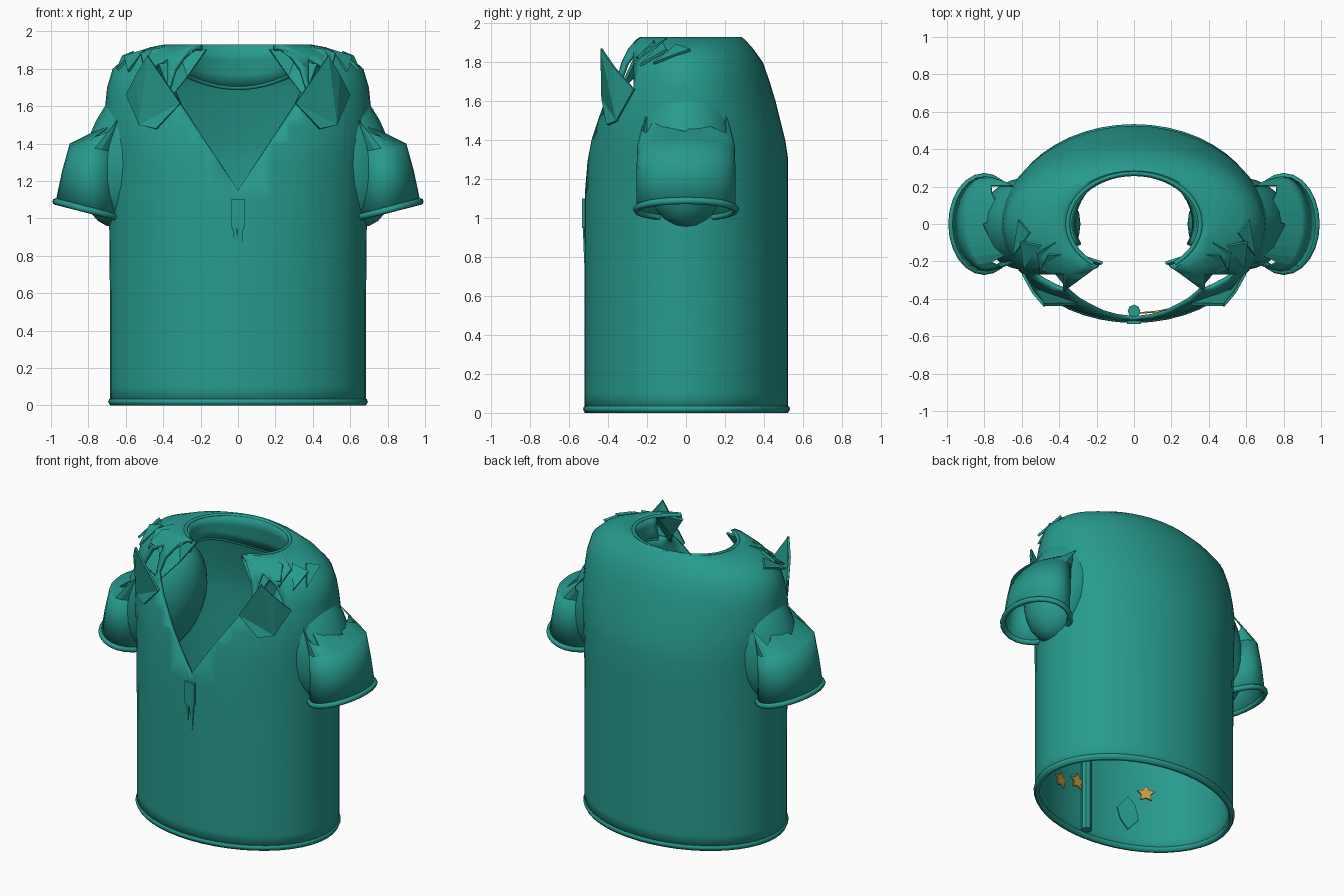
import bpy, bmesh, math
from mathutils import Vector, Matrix

if "Cube" in bpy.data.objects:
    bpy.data.objects.remove(bpy.data.objects["Cube"])


def material(name, rgb):
    m = bpy.data.materials.new(name)
    m.diffuse_color = (*rgb, 1)
    m.use_nodes = True
    m.node_tree.nodes["Principled BSDF"].inputs["Base Color"].default_value = m.diffuse_color
    return m


TEAL = material("teal cloth", (0.020, 0.325, 0.27))
GOLD = material("golden star", (0.60, 0.34, 0.06))


def finish(name, bm, mat=TEAL, mirror=False, thick=0, smooth=True):
    me = bpy.data.meshes.new(name)
    bm.to_mesh(me)
    bm.free()
    ob = bpy.data.objects.new(name, me)
    bpy.context.collection.objects.link(ob)
    me.materials.append(mat)
    if smooth:
        bpy.ops.object.select_all(action='DESELECT')
        ob.select_set(True)
        bpy.context.view_layer.objects.active = ob
        bpy.ops.object.shade_smooth_by_angle(angle=math.radians(40))
    if mirror:
        ob.modifiers.new("mirror", 'MIRROR').merge_threshold = 0.002
    if thick:
        s = ob.modifiers.new("thickness", 'SOLIDIFY')
        s.thickness, s.offset = thick, -1
    return ob


def loft(rows, closed=False):
    """Skin between rows of points, bottom row first, counter-clockwise."""
    bm = bmesh.new()
    vs = [[bm.verts.new(p) for p in row] for row in rows]
    n = len(rows[0])
    for a, b in zip(vs, vs[1:]):
        for i in range(n if closed else n - 1):
            j = (i + 1) % n
            bm.faces.new((a[i], a[j], b[j], b[i]))
    return bm


def tube(name, pts, r, cyclic=False, mirror=False):
    cu = bpy.data.curves.new(name, 'CURVE')
    cu.dimensions = '3D'
    cu.bevel_depth, cu.bevel_resolution, cu.use_fill_caps = r, 2, True
    sp = cu.splines.new('POLY')
    sp.points.add(len(pts) - 1)
    for q, p in zip(sp.points, pts):
        q.co = (*p, 1)
    sp.use_cyclic_u = cyclic
    sp.use_smooth = True
    cu.materials.append(TEAL)
    ob = bpy.data.objects.new(name, cu)
    bpy.context.collection.objects.link(ob)
    if mirror:
        ob.modifiers.new("mirror", 'MIRROR')
    return ob


def oval(a, z, rx, back, front):
    return Vector((rx * math.cos(a), (back if math.sin(a) > 0 else front) * math.sin(a), z))


# Torso: half shell lofted from oval rings (z, half width, back depth, front depth)
RINGS = [(0, .685, .525, .52), (.1, .685, .525, .52), (.6, .685, .525, .52), (1.1, .69, .525, .52),
         (1.3, .70, .525, .51), (1.4, .71, .51, .50), (1.5, .715, .485, .48),
         (1.6, .71, .46, .46), (1.7, .70, .43, .42), (1.8, .67, .395, .385),
         (1.87, .59, .345, .34), (1.915, .47, .305, .30), (1.93, .39, .285, .28),
         (1.92, .35, .265, .265)]
COLS = 24
bm = loft([[oval(math.pi * (i / COLS - .5), *r) for i in range(COLS + 1)] for r in RINGS])
for v in bm.verts:
    if abs(v.co.x) < 1e-4:
        v.co.x = 0

V_CO, V_NO = Vector((0, 0, 1.15)), Vector((-.72, 0, .48))
L_CO, L_NO = Vector((.17, -.21, 0)), Vector((.14, .19, 0))
cuts = [(V_CO, V_NO), (L_CO, L_NO), (Vector((.38, 0, 0)), Vector((1, 0, 0))),
        (Vector((.57, 0, 0)), Vector((1, 0, 0))), (Vector((0, -.27, 0)), Vector((0, 1, 0))),
        (Vector((0, 0, 1.67)), Vector((0, 0, 1)))]
for co, no in cuts:
    fs = [f for f in bm.faces if f.calc_center_median().y < 0 and f.calc_center_median().z > 1.09]
    geom = fs + list({e for f in fs for e in f.edges}) + list({v for f in fs for v in f.verts})
    bmesh.ops.bisect_plane(bm, geom=geom, plane_co=co, plane_no=no, dist=1e-5)


def removed(c):
    opening = (c - V_CO).dot(V_NO) > 0 and (c - L_CO).dot(L_NO) < 0 and c.y < 0
    tear = .38 < c.x < .57 and c.y < -.27 and c.z > 1.67
    return opening or tear


bmesh.ops.delete(bm, geom=[f for f in bm.faces if removed(f.calc_center_median())], context='FACES')
finish("torso", bm, mirror=True, thick=.025)

# Bottom hem
tube("bottom_hem", [oval(2 * math.pi * i / 48, .02, .675, .515, .51) for i in range(48)], .019, True)

# Collar band inside the neck, and its rolled edge
arc = [math.radians(-25 + 230 * i / 32) for i in range(33)]
band = [[oval(a, (1.70 + .09 * math.cos(a) ** 2) * (1 - t) + 1.92 * t, .345 - .02 * (1 - t), .268 + .03 * (1 - t), .265)
         for a in arc] for t in (0, .33, .66, 1)]
finish("collar_band", loft(band), thick=.012)
tube("collar_band_edge", band[0], .014)
tube("collar_edge", [oval(math.radians(-52 + 284 * i / 40), 1.918, .355, .272, .27) for i in range(41)], .013)


def shards(name, polys, mirror=True, thick=.015):
    bm = bmesh.new()
    for p in polys:
        bm.faces.new([bm.verts.new(q) for q in p])
    bmesh.ops.triangulate(bm, faces=bm.faces[:])
    return finish(name, bm, mirror=mirror, thick=thick, smooth=False)


# Standing pointed flaps beside the neckline
shards("neckline_flap", [
    [(.31, -.435, 1.615), (.44, -.41, 1.48), (.53, -.36, 1.50), (.485, -.44, 1.87)],
    [(.485, -.44, 1.87), (.53, -.36, 1.50), (.60, -.27, 1.66), (.545, -.37, 1.77)],
])
# Lapel points and torn shoulder edges
shards("lapel", [
    [(.17, -.215, 1.905), (.27, -.25, 1.76), (.355, -.35, 1.65), (.42, -.27, 1.82), (.33, -.16, 1.925)],
    [(.42, -.27, 1.82), (.50, -.25, 1.83), (.46, -.17, 1.905), (.33, -.16, 1.925)],
])
shards("shoulder_tear", [
    [(.42, -.10, 1.925), (.50, -.27, 1.80), (.52, -.16, 1.885)],
    [(.50, -.12, 1.905), (.59, -.24, 1.79), (.61, -.10, 1.87)],
    [(.56, -.05, 1.895), (.65, -.17, 1.80), (.62, .02, 1.87)],
])

# Closed inner sleeve ends that bulge into the torso
bm = bmesh.new()
bmesh.ops.create_uvsphere(bm, u_segments=24, v_segments=14, radius=1)
bm.transform(Matrix.Translation((.56, 0, 1.355)) @ Matrix.Rotation(math.radians(-20), 4, 'Y')
             @ Matrix.Diagonal((.25, .25, .42, 1)))
finish("inner_sleeve", bm, mirror=True)

# Short sleeves with a torn top
N = 24


def sleeve_ring(cx, hx, hy, cz, tilt, grow=0):
    return [Vector((cx + (hx + grow) * math.cos(a), (hy + grow) * math.sin(a), cz + tilt * math.cos(a)))
            for a in (2 * math.pi * i / N for i in range(N))]


hem = sleeve_ring(.80, .175, .255, 1.045, .045)
mid = sleeve_ring(.785, .155, .255, 1.22, .035)
top = sleeve_ring(.765, .135, .25, 1.375, .025)
finish("sleeve", loft([hem, mid, top], True), mirror=True, thick=.015)
tube("sleeve_hem", hem, .018, True, True)
jag = []
for i, p in enumerate(top):
    target = Vector((.64, p.y * .85, 1.53))
    jag.append(p.lerp(target, (.35, .95, .6, .45)[i % 4]))
finish("sleeve_tear", loft([top, jag], True), mirror=True, thick=.008, smooth=False)

# Front placket, its torn tails and the rod behind it
bm = bmesh.new()
bmesh.ops.create_cube(bm, size=1, matrix=Matrix.Translation((0, -.515, 1.025)) @ Matrix.Diagonal((.075, .04, .15, 1)))
finish("placket", bm, smooth=False)
shards("placket_tail", [
    [(-.03, -.53, .96), (-.018, -.523, .83), (-.005, -.53, .96)],
    [(-.008, -.53, .96), (.014, -.523, .77), (.03, -.53, .96)],
], mirror=False, thick=.008)
bm = bmesh.new()
bmesh.ops.create_cone(bm, cap_ends=True, segments=8, radius1=.034, radius2=.034, depth=1.06,
                      matrix=Matrix.Translation((0, -.465, .56)))
finish("inner_rod", bm)


# Ornaments on the inside of the front wall
def wall_plate(name, x, z, outline, mat):
    y = -.492 * math.sqrt(1 - (x / .658) ** 2)
    n = Vector((-x / .658 ** 2, -y / .492 ** 2, 0)).normalized()
    u = Vector((0, 0, 1)).cross(n)
    bm = bmesh.new()
    base = Vector((x, y, z)) + n * .012
    f = bm.faces.new([bm.verts.new(base + u * a + Vector((0, 0, b))) for a, b in outline])
    f.normal_update()
    finish(name, bm, mat, thick=.009, smooth=False)


star = [((.058 if i % 2 == 0 else .031) * math.sin(math.pi * i / 5),
         (.058 if i % 2 == 0 else .031) * math.cos(math.pi * i / 5)) for i in range(10)]
for x, z in ((-.415, .40), (.07, .36), (.23, .30), (-.36, .75), (.16, .80)):
    wall_plate("star", x, z, star, GOLD)
wall_plate("diamond_patch", -.31, .25, [(0, .12), (-.07, .03), (-.05, -.05), (0, -.12), (.07, -.04), (.05, .06)], TEAL)
